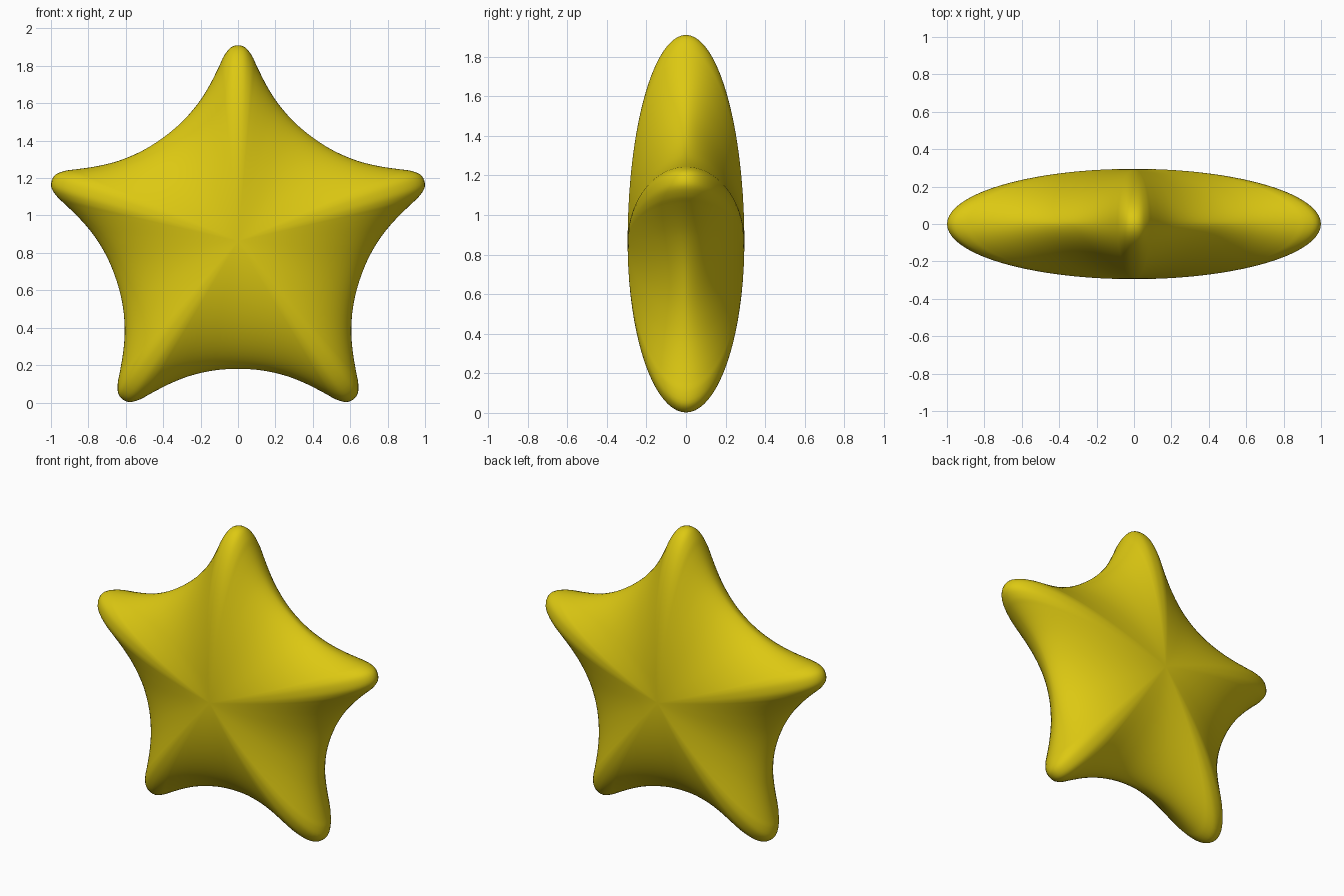
import bpy, bmesh, math
from mathutils import Vector

if "Cube" in bpy.data.objects:
    bpy.data.objects.remove(bpy.data.objects["Cube"])

CENTRE_Z = 0.863      # height of the star's middle
HALF_DEPTH = 0.295    # puffiness at the middle
RINGS = 20            # rings from middle to rim
STEPS = 3             # samples per outline segment

# Half of one arm: (across, along) from tip to the valley
half = [(0.0, 1.047), (0.04, 1.035), (0.075, 0.99), (0.10, 0.937),
        (0.15, 0.837), (0.213, 0.737), (0.30, 0.637), (0.401, 0.5526)]
arm = [(-u, v) for u, v in reversed(half[1:])] + half[:-1]

# Repeat the arm five times, clockwise from the top
control = []
for k in range(5):
    a = k * math.tau / 5
    for u, v in arm:
        control.append(Vector((u * math.cos(a) + v * math.sin(a),
                               v * math.cos(a) - u * math.sin(a))))


def catmull(p0, p1, p2, p3, t):
    return 0.5 * (2 * p1 + (p2 - p0) * t + (2 * p0 - 5 * p1 + 4 * p2 - p3) * t * t
                  + (3 * p1 - p0 - 3 * p2 + p3) * t ** 3)


n = len(control)
outline = [catmull(control[i - 1], control[i], control[(i + 1) % n], control[(i + 2) % n], s / STEPS)
           for i in range(n) for s in range(STEPS)]
m = len(outline)

# Puffed body: scaled outlines, elliptical along arms, a little thinner in valleys
bm = bmesh.new()


def ring(rho, side):
    verts = []
    for p in outline:
        w = 0.5 + 0.5 * math.cos(5 * math.atan2(p.x, p.y))
        y = HALF_DEPTH * max(0.0, 1 - rho * rho) ** (0.5 + 0.1 * (1 - w))
        verts.append(bm.verts.new((p.x * rho, side * y, CENTRE_Z + p.y * rho)))
    return verts


rim = ring(1.0, 0)
for side in (-1, 1):
    pole = bm.verts.new((0, side * HALF_DEPTH, CENTRE_Z))
    rings = [ring(math.sin(math.pi / 2 * j / RINGS), side) for j in range(1, RINGS)] + [rim]
    for i in range(m):
        k = (i + 1) % m
        bm.faces.new((pole, rings[0][i], rings[0][k]))
        for a, b in zip(rings, rings[1:]):
            bm.faces.new((a[i], b[i], b[k], a[k]))
bmesh.ops.recalc_face_normals(bm, faces=bm.faces)
for f in bm.faces:
    f.smooth = True

mesh = bpy.data.meshes.new("puffy_star")
bm.to_mesh(mesh)
bm.free()
star = bpy.data.objects.new("puffy_star", mesh)
bpy.context.collection.objects.link(star)

# Yellow material
yellow = bpy.data.materials.new("yellow")
yellow.diffuse_color = (0.72, 0.58, 0.006, 1)
yellow.use_nodes = True
yellow.node_tree.nodes["Principled BSDF"].inputs["Base Color"].default_value = yellow.diffuse_color
mesh.materials.append(yellow)
